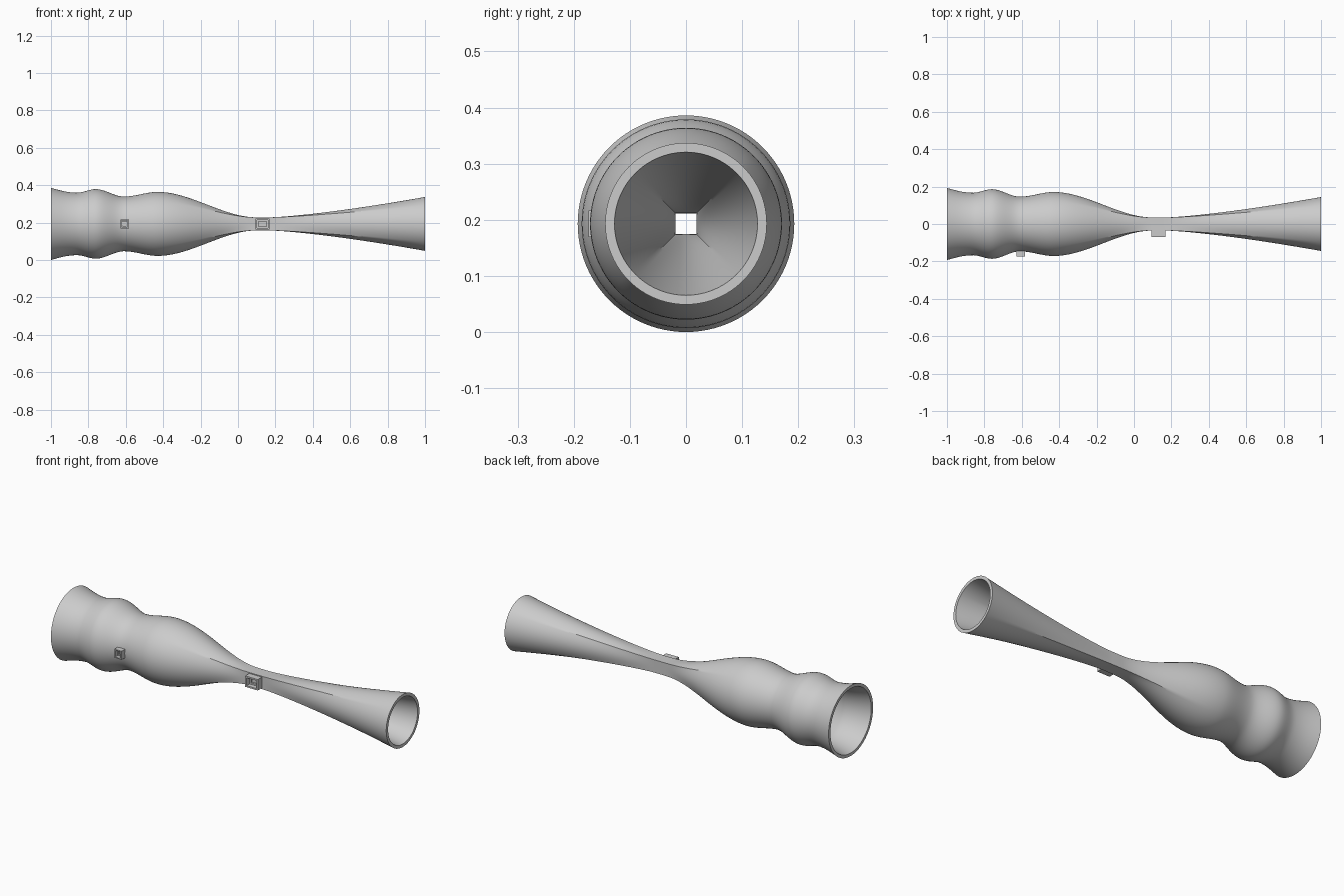
import bpy, bmesh, math

cube = bpy.data.objects.get("Cube")
if cube:
    bpy.data.objects.remove(cube, do_unlink=True)

AXIS_Z = 0.193
WALL = 0.0165
THROAT = 0.035
SIDES = 96
STATIONS = 140

grey = bpy.data.materials.new("plain grey")
grey.use_nodes = True
grey.diffuse_color = (0.6, 0.6, 0.6, 1)
grey.node_tree.nodes["Principled BSDF"].inputs["Base Color"].default_value = (0.6, 0.6, 0.6, 1)


def ease(u):
    return u * u * (3 - 2 * u)


def finish(bm, name, smooth=False):
    bmesh.ops.recalc_face_normals(bm, faces=bm.faces)
    mesh = bpy.data.meshes.new(name)
    bm.to_mesh(mesh)
    bm.free()
    mesh.materials.append(grey)
    obj = bpy.data.objects.new(name, mesh)
    bpy.context.collection.objects.link(obj)
    if smooth:
        bpy.ops.object.select_all(action='DESELECT')
        obj.select_set(True)
        bpy.context.view_layer.objects.active = obj
        bpy.ops.object.shade_smooth_by_angle(angle=math.radians(30))
    return obj


# Round inlet and bulges: position along the axis, radius
BULGES = [(-1, 0.193), (-0.86, 0.167), (-0.76, 0.186), (-0.61, 0.146), (-0.43, 0.171)]


def section(x):
    """Radius of the round section and how square it has become."""
    if x <= BULGES[-1][0]:
        for i, ((x0, r0), (x1, r1)) in enumerate(zip(BULGES, BULGES[1:])):
            if x <= x1:
                u = (x - x0) / (x1 - x0)
                u = math.sin(u * math.pi / 2) if i == 0 else ease(u)
                return r0 + (r1 - r0) * u, 0
    if x < 0.1:
        return 0.171, ease((x + 0.43) / 0.53)
    if x < 0.17:
        return 0.144, 1
    return 0.144, 1 - ((x - 0.17) / 0.83) ** 1.35


def ring(bm, x, inset):
    radius, square = section(x)
    verts = []
    for i in range(SIDES):
        a = 2 * math.pi * i / SIDES
        c, s = math.cos(a), math.sin(a)
        k = (radius - inset) * (1 - square) + (THROAT - inset) * square / max(abs(c), abs(s))
        verts.append(bm.verts.new((x, k * c, AXIS_Z + k * s)))
    return verts


# Hollow duct: outer skin forwards, inner skin back, closed at both rims
bm = bmesh.new()
xs = [-1 + 2 * i / STATIONS for i in range(STATIONS + 1)]
rings = [ring(bm, x, 0) for x in xs] + [ring(bm, x, WALL) for x in reversed(xs)]
for a, b in zip(rings, rings[1:] + rings[:1]):
    for i in range(SIDES):
        j = (i + 1) % SIDES
        bm.faces.new((a[i], a[j], b[j], b[i]))
finish(bm, "tunnel_duct", smooth=True)


def port(name, x, half_x, half_z, front, back, rim, depth):
    """Box on the front side with a stepped opening."""
    bm = bmesh.new()
    bmesh.ops.create_cube(bm, size=2)
    for v in bm.verts:
        v.co = (x + v.co.x * half_x, front if v.co.y < 0 else back, AXIS_Z + v.co.z * half_z)
    bm.normal_update()
    face = min(bm.faces, key=lambda f: f.calc_center_median().y)
    for step in (depth, depth * 0.5):
        bmesh.ops.inset_individual(bm, faces=[face], thickness=rim)
        bmesh.ops.inset_individual(bm, faces=[face], thickness=0.0001)
        for v in face.verts:
            v.co.y += step
    finish(bm, name)


port("throat_port", 0.131, 0.038, 0.03, -0.07, -0.024, 0.012, 0.025)
port("side_port", -0.606, 0.022, 0.0235, -0.174, -0.135, 0.008, 0.02)
